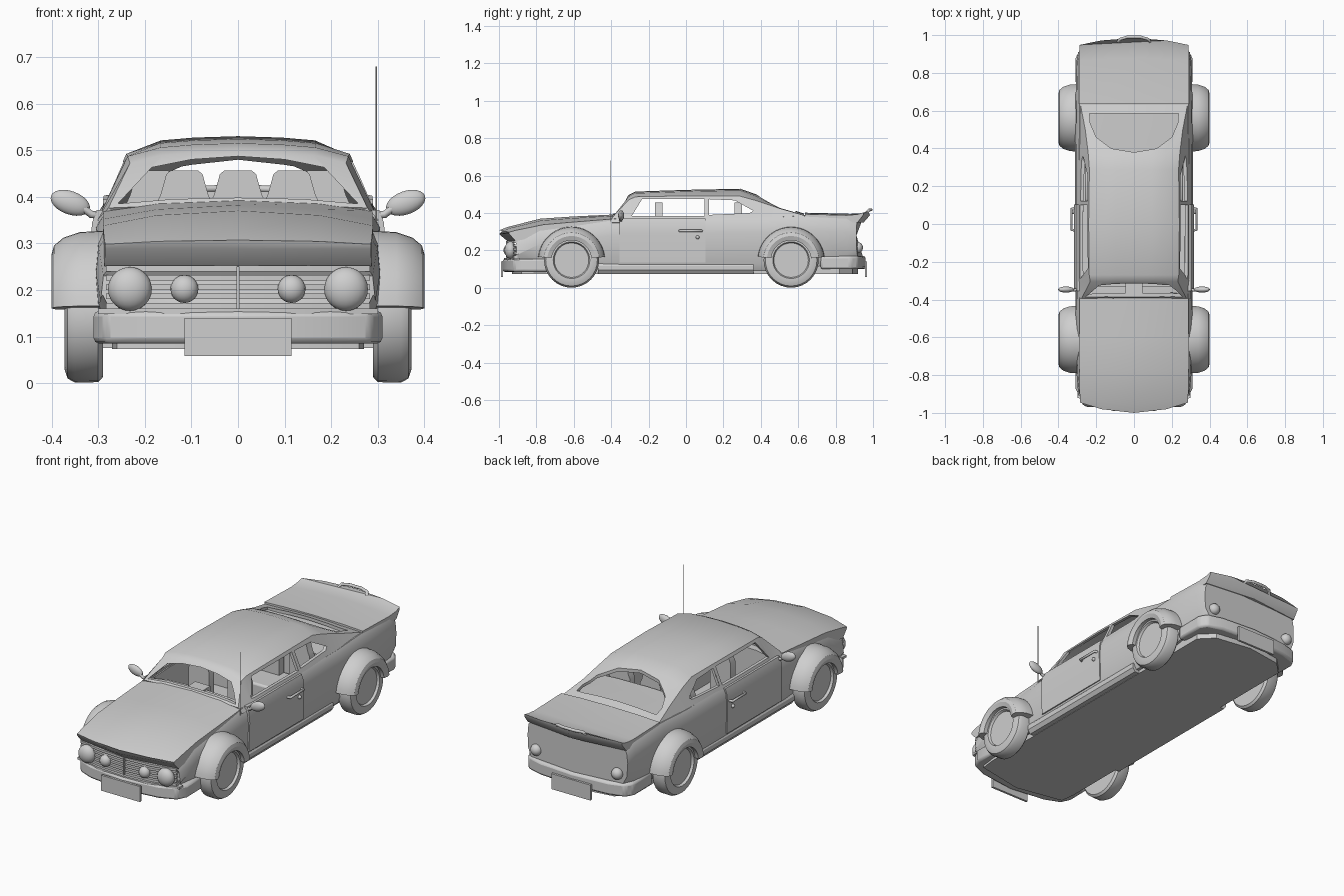
import bpy, bmesh, math
from mathutils import Matrix, Vector

cube = bpy.data.objects.get("Cube")
if cube:
    bpy.data.objects.remove(cube)

grey = bpy.data.materials.new("plain_grey")
grey.use_nodes = True
grey.diffuse_color = (0.62, 0.62, 0.62, 1)
grey.node_tree.nodes["Principled BSDF"].inputs["Base Color"].default_value = grey.diffuse_color
parts = []


def finish(name, bm, mirror=False, bevel=0):
    bmesh.ops.remove_doubles(bm, verts=bm.verts, dist=1e-5)
    bmesh.ops.recalc_face_normals(bm, faces=bm.faces)
    mesh = bpy.data.meshes.new(name)
    bm.to_mesh(mesh)
    bm.free()
    return register(bpy.data.objects.new(name, mesh), mirror, bevel)


def register(obj, mirror=False, bevel=0):
    bpy.context.collection.objects.link(obj)
    obj.data.materials.append(grey)
    if bevel:
        mod = obj.modifiers.new("bevel", "BEVEL")
        mod.width, mod.segments = bevel, 2
    if mirror:
        obj.modifiers.new("mirror", "MIRROR")
    parts.append(obj)
    return obj


def skin(bm, rings, closed=True, caps=True):
    """Join equal rings of points with quads."""
    rows = [[bm.verts.new(p) for p in ring] for ring in rings]
    n = len(rows[0])
    for a, b in zip(rows, rows[1:]):
        for i in range(n if closed else n - 1):
            j = (i + 1) % n
            bm.faces.new((a[i], a[j], b[j], b[i]))
    if caps:
        bm.faces.new(rows[0])
        bm.faces.new(rows[-1])


def prism(name, pts, axis, lo, hi, **kw):
    """Extrude a 2D outline along one axis."""
    def place(p, d):
        v = list(p)
        v.insert(axis, d)
        return v
    bm = bmesh.new()
    skin(bm, [[place(p, d) for p in pts] for d in (lo, hi)])
    return finish(name, bm, **kw)


def both(half):
    """Mirror a half outline that runs from x=0 to x=0."""
    return half + [(-x, v) for x, v in reversed(half) if x > 0]


def box(name, x, y, z, **kw):
    return prism(name, [(x[0], y[0]), (x[1], y[0]), (x[1], y[1]), (x[0], y[1])], 2, *z, **kw)


def loft(name, stations, section, **kw):
    """Each station is y, bow, then the section's own sizes."""
    bm = bmesh.new()
    skin(bm, [[(x, y + bow * (x / 0.3) ** 2, z) for x, z in both(section(*s))]
              for y, bow, *s in stations])
    return finish(name, bm, **kw)


def revolve(name, profile, y, z, start=0, end=360, steps=32, **kw):
    """Turn an (x, radius) profile around a sideways axle."""
    bm = bmesh.new()
    angles = [math.radians(start + (end - start) * i / steps) for i in range(steps + 1)]
    skin(bm, [[(x, y + r * math.cos(a), z + r * math.sin(a)) for x, r in profile]
              for a in angles], caps=end - start < 360)
    return finish(name, bm, **kw)


def ball(name, centre, size, turn=0, **kw):
    bm = bmesh.new()
    m = Matrix.Translation(centre) @ Matrix.Rotation(turn, 4, "Y") @ Matrix.Diagonal((*size, 1))
    bmesh.ops.create_uvsphere(bm, u_segments=20, v_segments=12, radius=1, matrix=m)
    return finish(name, bm, **kw)


def tube(name, pts, radius, mirror=False):
    curve = bpy.data.curves.new(name, "CURVE")
    curve.dimensions = "3D"
    curve.bevel_depth, curve.bevel_resolution, curve.use_fill_caps = radius, 2, True
    line = curve.splines.new("POLY")
    line.points.add(len(pts) - 1)
    for p, co in zip(line.points, pts):
        p.co = (*co, 1)
    return register(bpy.data.objects.new(name, curve), mirror)


def apply(obj, kind, **settings):
    mod = obj.modifiers.new(kind.lower(), kind)
    for key, value in settings.items():
        setattr(mod, key, value)
    bpy.context.view_layer.objects.active = obj
    bpy.ops.object.modifier_apply(modifier=mod.name)


def cut(obj, cutter):
    apply(obj, "BOOLEAN", object=cutter, operation="DIFFERENCE", solver="EXACT")
    parts.remove(cutter)
    bpy.data.objects.remove(cutter)


# Lower body with an open cabin
def body_section(w, crown, shoulder, base):
    return [(0, crown), (0.6 * w, crown - 0.25 * (crown - shoulder)), (0.93 * w, shoulder),
            (0.98 * w, shoulder - 0.025), (w, shoulder - 0.08), (0.985 * w, base + 0.04),
            (0.92 * w, base), (0, base)]


body = loft("body", [
    (-0.945, 0.04, 0.295, 0.27, 0.255, 0.15), (-0.8, 0.02, 0.305, 0.345, 0.315, 0.13),
    (-0.4, 0, 0.31, 0.385, 0.36, 0.09), (0.1, 0, 0.312, 0.385, 0.375, 0.09),
    (0.42, 0, 0.312, 0.385, 0.375, 0.09), (0.62, 0, 0.31, 0.39, 0.385, 0.1),
    (0.87, -0.01, 0.305, 0.39, 0.38, 0.14), (0.945, -0.035, 0.295, 0.37, 0.36, 0.17),
], body_section)
cut(body, box("cabin_cutter", (-0.27, 0.27), (-0.33, 0.32), (0.14, 0.6)))


# Hood and trunk lid
def lid_section(w, crown, edge, base):
    return [(0, crown), (0.6 * w, crown - 0.3 * (crown - edge)), (w, edge), (w, base), (0, base)]


loft("hood", [(-1, 0.06, 0.285, 0.307, 0.298, 0.288), (-0.955, 0.05, 0.287, 0.325, 0.308, 0.25),
              (-0.78, 0.02, 0.29, 0.37, 0.338, 0.28), (-0.6, 0, 0.29, 0.382, 0.352, 0.3),
              (-0.37, 0, 0.288, 0.393, 0.37, 0.32)], lid_section)
loft("trunk_lid", [(0.635, 0, 0.29, 0.402, 0.394, 0.36), (0.88, -0.02, 0.29, 0.396, 0.388, 0.35),
                   (0.95, -0.035, 0.29, 0.4, 0.393, 0.35), (0.985, -0.04, 0.288, 0.411, 0.403, 0.39)],
     lid_section)

# Roof and pillars as one shell with open windows
bm = bmesh.new()
rings = []
for y, top, w, edge in [(-0.395, 0.388, 0.278, 0.376), (-0.305, 0.498, 0.232, 0.472),
                        (-0.27, 0.515, 0.237, 0.487), (0, 0.524, 0.24, 0.492),
                        (0.29, 0.53, 0.236, 0.49), (0.37, 0.502, 0.242, 0.468),
                        (0.5, 0.44, 0.258, 0.425), (0.63, 0.398, 0.283, 0.388)]:
    half = [(0, top), (0.4 * w, top - 0.003), (0.7 * w, top - 0.009), (w, edge), (0.302, 0.35)]
    rings.append([(-x, y, z) for x, z in reversed(half[1:])] + [(x, y, z) for x, z in half])
skin(bm, rings, closed=False, caps=False)
roof = finish("roof_shell", bm)
if max(roof.data.polygons, key=lambda f: f.center.z).normal.z < 0:
    roof.data.flip_normals()
apply(roof, "SOLIDIFY", thickness=0.016, offset=-1)
cut(roof, prism("windscreen_cutter", both([(0, 0.487), (0.1, 0.48), (0.185, 0.463), (0.258, 0.385),
                                           (0.14, 0.395), (0, 0.398)]), 1, -0.6, -0.2))
cut(roof, prism("door_window_cutter", [(-0.29, 0.385), (-0.235, 0.474), (0.1, 0.476), (0.1, 0.385)],
                0, -0.5, 0.5))
cut(roof, prism("quarter_window_cutter", [(0.122, 0.39), (0.122, 0.474), (0.26, 0.468),
                                          (0.36, 0.412), (0.34, 0.4)], 0, -0.5, 0.5))
cut(roof, prism("rear_window_cutter", both([(0, 0.38), (0.12, 0.4), (0.2, 0.46), (0.232, 0.535),
                                            (0.235, 0.585), (0, 0.585)]), 2, 0.388, 0.7))

# Floor, sills, doors
prism("floor", both([(0, -0.93), (0.26, -0.88), (0.27, -0.8), (0.27, 0.82), (0.2, 0.89), (0, 0.92)]),
      2, 0.073, 0.17)
prism("sills", [(0.26, 0.075), (0.295, 0.075), (0.309, 0.095), (0.309, 0.118), (0.298, 0.135),
                (0.26, 0.135)], 1, -0.47, 0.36, mirror=True)
prism("doors", [(0.28, 0.135), (0.313, 0.135), (0.318, 0.29), (0.313, 0.345), (0.303, 0.372),
                (0.28, 0.372)], 1, -0.355, 0.103, mirror=True)
tube("door_handles", [(0.31, -0.035, 0.305), (0.33, -0.03, 0.305), (0.33, 0.08, 0.305),
                      (0.31, 0.085, 0.305)], 0.007, True)
ball("door_locks", (0.318, 0.062, 0.27), (0.012, 0.01, 0.01), mirror=True)

# Wheels and wheel flares
tyre = [(0.29, 0), (0.29, 0.135), (0.3, 0.146), (0.35, 0.147), (0.366, 0.138), (0.372, 0.12),
        (0.372, 0.098), (0.36, 0.092), (0.36, 0)]
flare = [(0.29, 0.18), (0.34, 0.177), (0.375, 0.165), (0.395, 0.148), (0.4, 0.13), (0.392, 0.107),
         (0.29, 0.107)]
for place, y in (("front", -0.612), ("rear", 0.562)):
    revolve(place + "_wheels", tyre, y, 0.148, mirror=True)
    revolve(place + "_flares", flare, y, 0.147, 6, 174, 24, mirror=True)

# Bumpers and plates
prism("front_bumper", both([(0, -0.98), (0.2, -0.955), (0.285, -0.92), (0.31, -0.87), (0.308, -0.74),
                            (0.27, -0.74), (0.25, -0.85), (0, -0.89)]), 2, 0.085, 0.155, bevel=0.012)
prism("rear_bumper", both([(0, 0.96), (0.2, 0.945), (0.285, 0.92), (0.31, 0.88), (0.308, 0.72),
                           (0.27, 0.72), (0.25, 0.82), (0, 0.86)]), 2, 0.1, 0.17, bevel=0.012)
for place, y in (("front", -0.99), ("rear", 0.957)):
    box(place + "_plate", (-0.115, 0.115), (y, y + 0.012), (0.058, 0.14))

# Grille slats and centre bar
for i in range(5):
    z = 0.16 + 0.02 * i
    prism("grille_slat", both([(0, -0.957), (0.15, -0.947), (0.283, -0.92), (0.283, -0.9), (0, -0.92)]),
          2, z, z + 0.012)
box("grille_bar", (-0.003, 0.003), (-0.962, -0.92), (0.16, 0.25))
prism("lower_grille_trim", both([(0, -0.972), (0.15, -0.96), (0.3, -0.92), (0.3, -0.89), (0, -0.9)]),
      2, 0.148, 0.16)

# Lamps
ball("outer_headlamps", (0.232, -0.938, 0.202), (0.047, 0.032, 0.047), mirror=True)
ball("inner_headlamps", (0.115, -0.95, 0.202), (0.03, 0.026, 0.03), mirror=True)
ball("tail_lamps", (0.238, 0.918, 0.215), (0.03, 0.028, 0.03), mirror=True)

# Mirrors, antenna, trunk handle
tube("mirror_stems", [(0.295, -0.345, 0.36), (0.315, -0.35, 0.362), (0.335, -0.35, 0.378)], 0.008, True)
ball("side_mirrors", (0.36, -0.347, 0.387), (0.044, 0.016, 0.025), turn=-0.35, mirror=True)
tube("antenna", [(0.297, -0.405, 0.34), (0.297, -0.405, 0.68)], 0.0018)
tube("trunk_handle", [(-0.085, 0.965, 0.4), (-0.075, 0.978, 0.416), (-0.035, 0.99, 0.418),
                      (0.035, 0.99, 0.418), (0.075, 0.978, 0.416), (0.085, 0.965, 0.4)], 0.008)


# Seats, bench and console
def seat_back(name, x, y, wide, **kw):
    outline = [(x + sx * wide, z) for sx, z in ((-1, 0.2), (1, 0.2), (1, 0.385), (0.85, 0.405),
               (0.65, 0.448), (0.5, 0.456), (-0.5, 0.456), (-0.65, 0.448), (-0.85, 0.405), (-1, 0.385))]
    prism(name, outline, 1, y, y + 0.04, **kw)


seat_back("front_seat_backs", 0.115, -0.165, 0.06, mirror=True)
box("front_seat_cushions", (0.05, 0.18), (-0.29, -0.13), (0.14, 0.24), mirror=True)
seat_back("rear_seat_backs", 0.18, 0.26, 0.06, mirror=True)
seat_back("rear_middle_seat_back", 0, 0.26, 0.06)
box("rear_bench", (-0.26, 0.26), (0.12, 0.31), (0.14, 0.24), bevel=0.01)
box("console", (-0.045, 0.045), (-0.37, -0.295), (0.2, 0.392))

# Smooth shading with sharp creases kept
bpy.ops.object.select_all(action="DESELECT")
for obj in parts:
    obj.select_set(obj.type == "MESH")
bpy.context.view_layer.objects.active = body
bpy.ops.object.shade_smooth_by_angle(angle=math.radians(32))
